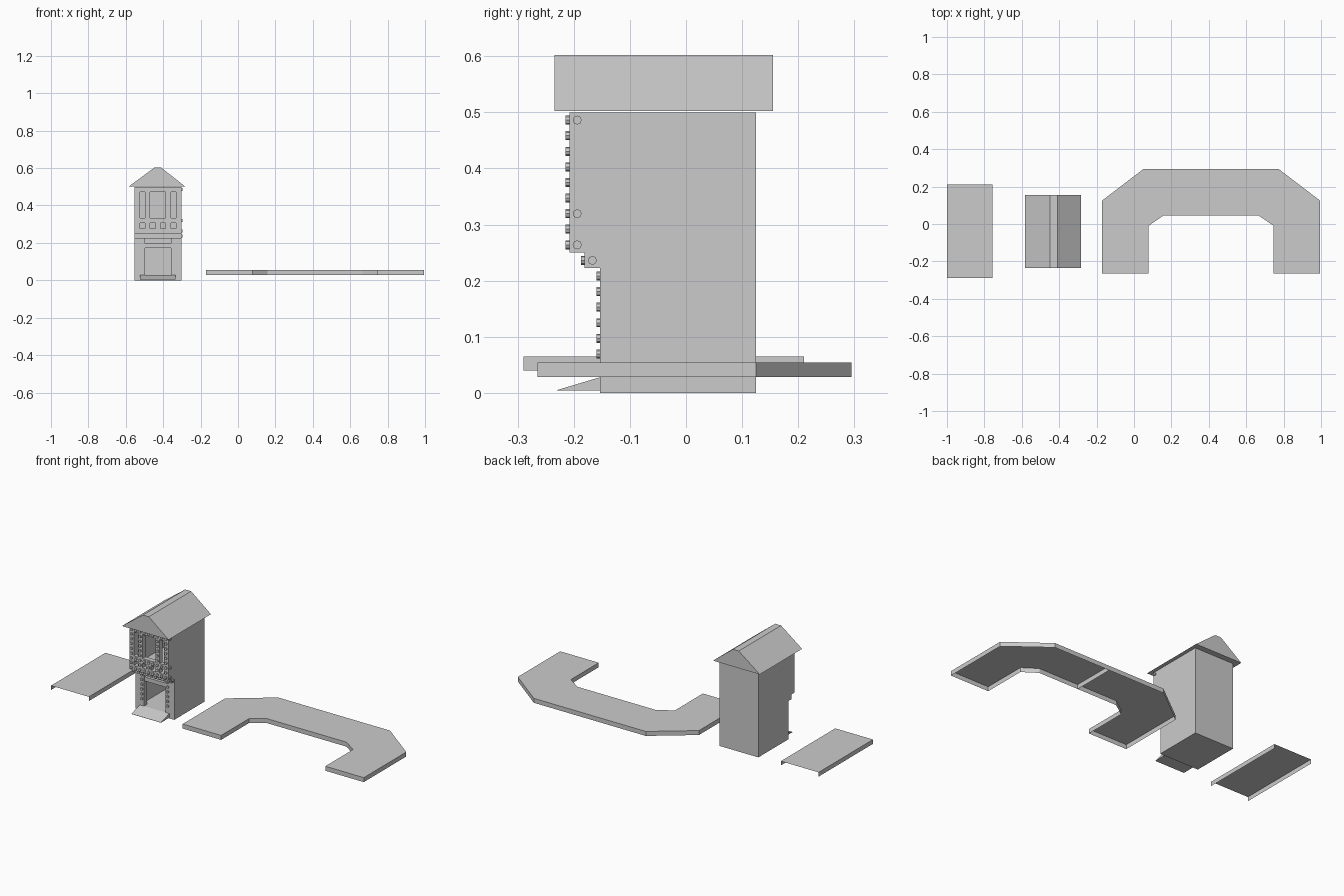
import bpy, bmesh, math
from mathutils import Matrix, Vector

if "Cube" in bpy.data.objects:
    bpy.data.objects.remove(bpy.data.objects["Cube"])

U = 0.25 / 9          # brick unit
X0 = -0.553           # left side of tower


def finish(name, bm):
    me = bpy.data.meshes.new(name)
    bm.to_mesh(me)
    bm.free()
    ob = bpy.data.objects.new(name, me)
    bpy.context.collection.objects.link(ob)
    return ob


def box(bm, x0, x1, y0, y1, z0, z1):
    m = Matrix.Translation(((x0 + x1) / 2, (y0 + y1) / 2, (z0 + z1) / 2))
    bmesh.ops.create_cube(bm, size=1, matrix=m @ Matrix.Diagonal((x1 - x0, y1 - y0, z1 - z0, 1)))


def stud(bm, p, axis):
    rot = Vector((0, 0, 1)).rotation_difference(Vector(axis)).to_matrix().to_4x4()
    c = Vector(p) + Vector(axis) * 0.0033
    bmesh.ops.create_cone(bm, cap_ends=True, segments=8, radius1=0.008, radius2=0.008,
                          depth=0.0066, matrix=Matrix.Translation(c) @ rot)


def bar(bm, c0, c1, y, z0, rows=1, side=False):
    """Studded bar over unit columns c0..c1, front face at y."""
    box(bm, X0 + c0 * U, X0 + (c1 + 1) * U, y, y + U, z0, z0 + rows * U)
    for c in range(c0, c1 + 1):
        for r in range(rows):
            stud(bm, (X0 + (c + .5) * U, y, z0 + (r + .5) * U), (0, -1, 0))
    if side:
        stud(bm, (X0 + (c1 + 1) * U, y + U / 2, z0 + U / 2), (1, 0, 0))


def prism(name, pts, y0, y1):
    """Extrude an x/z profile along y."""
    bm = bmesh.new()
    f = bm.faces.new([bm.verts.new((x, y0, z)) for x, z in pts])
    g = bmesh.ops.extrude_face_region(bm, geom=[f])
    bmesh.ops.translate(bm, vec=(0, y1 - y0, 0),
                        verts=[v for v in g['geom'] if isinstance(v, bmesh.types.BMVert)])
    bmesh.ops.recalc_face_normals(bm, faces=bm.faces)
    return finish(name, bm)


def storey(name, y0, z0):
    """Hollow storey: back, sides, floor."""
    x1, y1, z1, yb = X0 + 9 * U, 0.125, z0 + 9 * U, 0.097
    bm = bmesh.new()
    box(bm, X0, x1, yb, y1, z0, z1)
    box(bm, X0, X0 + U, y0, yb, z0, z1)
    box(bm, x1 - U, x1, y0, yb, z0, z1)
    box(bm, X0 + U, x1 - U, y0, yb, z0, z0 + U)
    return finish(name, bm)


# tower storeys
storey("lower_storey", -0.153, 0)
storey("upper_storey", -0.18, 9 * U)

# ground floor front: jambs, lintel, ledge
bm = bmesh.new()
for a, b, s in ((0, 1, 1), (7, 8, 7)):
    box(bm, X0 + a * U, X0 + (b + 1) * U, -0.153, -0.153 + U, U, 8 * U)
    for r in range(2, 8):
        stud(bm, (X0 + (s + .5) * U, -0.153, (r + .5) * U), (0, -1, 0))
box(bm, X0 + 2 * U, X0 + 7 * U, -0.150, -0.153 + U, 6.25 * U, 7.1 * U)
box(bm, X0, X0 + 9 * U, -0.153, -0.153 + U, 8 * U, 9 * U)
finish("door_front", bm)
bm = bmesh.new()
bar(bm, 0, 8, -0.153 - U, 8 * U, side=True)
finish("ledge", bm)

# upper front: balcony rails, posts, window columns, top rail
bm = bmesh.new()
Y = -0.18 - U
for r in (9, 11, 17):
    bar(bm, 0, 8, Y, r * U, side=True)
for c in range(0, 9, 2):
    bar(bm, c, c, Y, 10 * U)
for c in (0, 2, 6, 8):
    bar(bm, c, c, Y, 12 * U, rows=5)
finish("balcony_and_windows", bm)

# roof
prism("roof", [(-0.583, .502), (-0.283, .502), (-0.410, .602), (-0.448, .602)], -0.234, 0.155)

# entrance ramp
bm = bmesh.new()
box(bm, -0.525, -0.335, -0.23, -0.153, 0.004, 0.028)
for v in bm.verts:
    if v.co.y < -0.2 and v.co.z > 0.02:
        v.co.z = 0.005
finish("ramp", bm)

# folded sheet platform, open ends
bm = bmesh.new()
prof = [(-1, .04), (-1, .065), (-0.757, .065), (-0.757, .04)]
rows = [[bm.verts.new((x, y, z)) for x, z in prof] for y in (-0.29, 0.21)]
for i in range(3):
    bm.faces.new((rows[0][i], rows[0][i + 1], rows[1][i + 1], rows[1][i]))
finish("straight_platform", bm)

# U-shaped platform: two mirrored halves, hollow underneath
XC = 0.412
half = [(0, .295), (.36, .295), (.583, .125), (.583, -.265), (.335, -.265),
        (.335, -.01), (.255, .045), (0, .045)]
for name, s in (("right_platform", 1), ("left_platform", -1)):
    bm = bmesh.new()
    top = [bm.verts.new((XC + s * x, y, .054)) for x, y in half]
    low = [bm.verts.new((XC + s * x, y, .028)) for x, y in half]
    bm.faces.new(top)
    for i in range(len(half)):
        j = (i + 1) % len(half)
        bm.faces.new((top[i], low[i], low[j], top[j]))
    bmesh.ops.recalc_face_normals(bm, faces=bm.faces)
    finish(name, bm)
